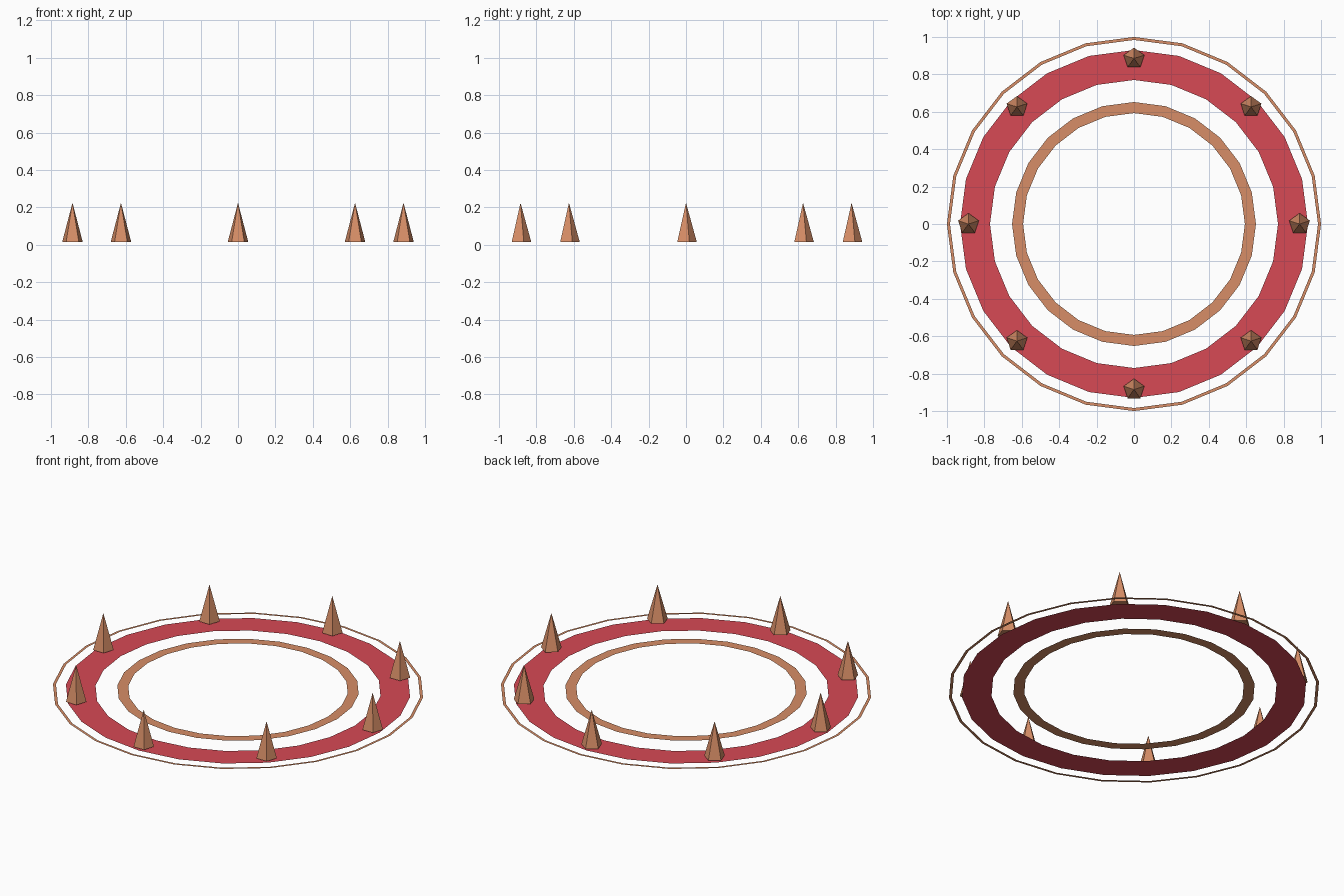
import bpy
import bmesh
from math import cos, sin, pi

cube = bpy.data.objects.get("Cube")
if cube:
    bpy.data.objects.remove(cube, do_unlink=True)


def make_material(name, rgb):
    mat = bpy.data.materials.new(name)
    mat.use_nodes = True
    color = (*rgb, 1.0)
    mat.diffuse_color = color
    mat.node_tree.nodes["Principled BSDF"].inputs["Base Color"].default_value = color
    return mat


red = make_material("red", (0.68, 0.067, 0.09))
tan = make_material("tan", (0.68, 0.27, 0.135))


def add_object(name, bm, mat):
    mesh = bpy.data.meshes.new(name)
    bm.to_mesh(mesh)
    bm.free()
    mesh.materials.append(mat)
    obj = bpy.data.objects.new(name, mesh)
    bpy.context.collection.objects.link(obj)
    return obj


def flat_ring(name, inner, outer, z, mat, sides=24):
    """A flat, upward-facing band with straight segments."""
    bm = bmesh.new()
    loops = [[bm.verts.new((r * cos(2 * pi * i / sides), r * sin(2 * pi * i / sides), z))
              for i in range(sides)] for r in (inner, outer)]
    for i in range(sides):
        j = (i + 1) % sides
        bm.faces.new((loops[0][i], loops[1][i], loops[1][j], loops[0][j]))
    return add_object(name, bm, mat)


# Concentric ground rings
flat_ring("outer_ring", 0.984, 1.0, 0.0, tan)
flat_ring("middle_ring", 0.77, 0.93, 0.0, red)
flat_ring("inner_ring", 0.593, 0.652, 0.006, tan)

# Five-sided spikes around the middle ring, all with a corner towards the back
SPIKES, SPIKE_RADIUS, BASE, TIP = 8, 0.058, 0.014, 0.225
for k in range(SPIKES):
    bm = bmesh.new()
    tip = bm.verts.new((0, 0, TIP - BASE))
    base = [bm.verts.new((SPIKE_RADIUS * cos(pi / 2 + 2 * pi * i / 5),
                          SPIKE_RADIUS * sin(pi / 2 + 2 * pi * i / 5), 0))
            for i in range(5)]
    bm.faces.new(base[::-1])
    for i in range(5):
        bm.faces.new((base[i], base[(i + 1) % 5], tip))
    spike = add_object(f"spike_{k + 1}", bm, tan)
    angle = 2 * pi * k / SPIKES
    spike.location = (0.885 * cos(angle), 0.885 * sin(angle), BASE)
